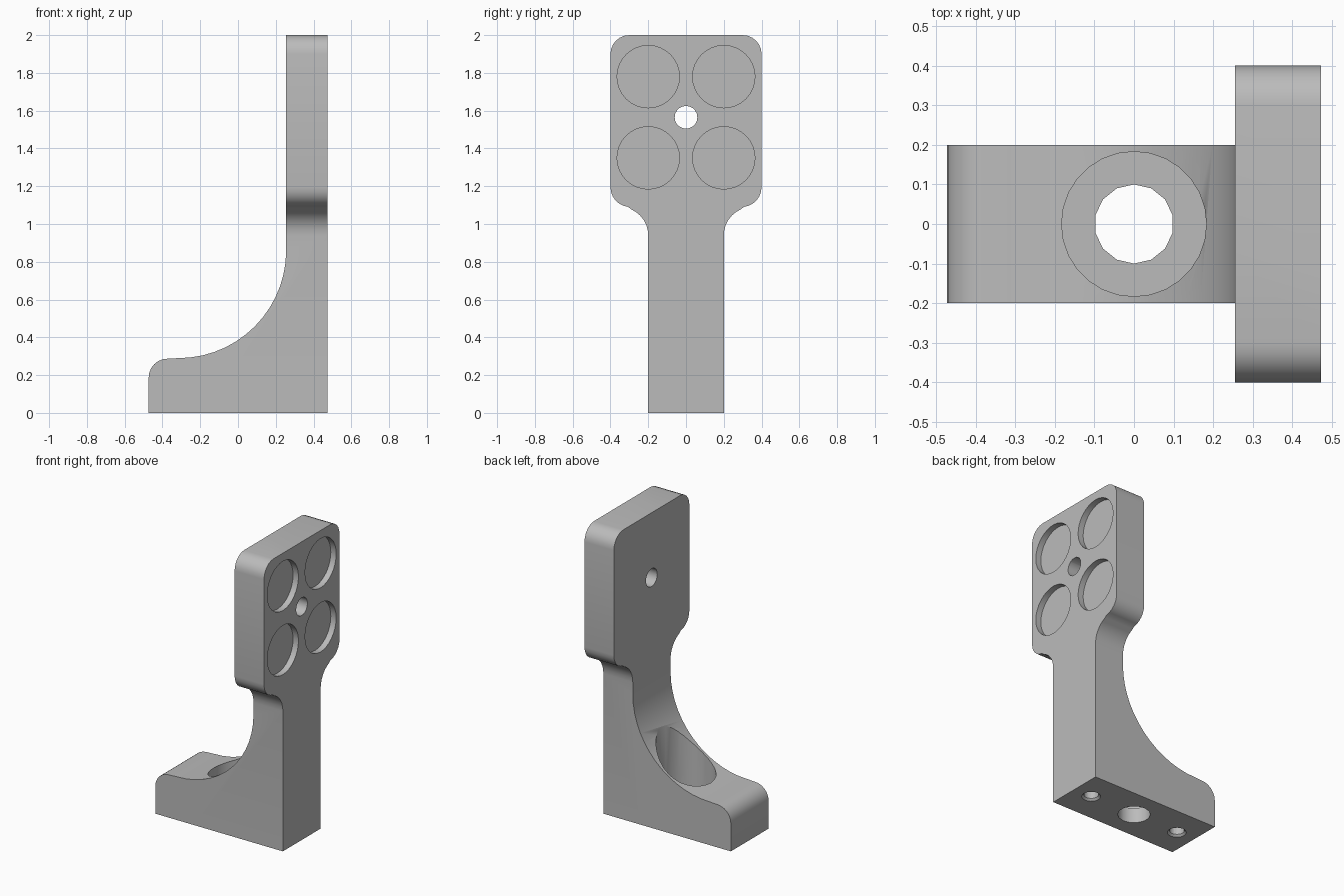
import bpy, bmesh
from math import sin, cos, pi, radians
from mathutils import Matrix, Vector

cube = bpy.data.objects.get("Cube")
if cube:
    bpy.data.objects.remove(cube, do_unlink=True)

grey = bpy.data.materials.new("machined grey")
grey.use_nodes = True
grey.diffuse_color = (0.5, 0.5, 0.5, 1)
grey.node_tree.nodes["Principled BSDF"].inputs["Base Color"].default_value = (0.5, 0.5, 0.5, 1)


def arc(cx, cy, r, start, end, steps):
    """Points on a circular arc, angles in degrees."""
    angles = [radians(start + (end - start) * i / steps) for i in range(steps + 1)]
    return [(cx + r * cos(a), cy + r * sin(a)) for a in angles]


def finish(name, bm):
    bmesh.ops.recalc_face_normals(bm, faces=bm.faces)
    mesh = bpy.data.meshes.new(name)
    bm.to_mesh(mesh)
    bm.free()
    mesh.materials.append(grey)
    obj = bpy.data.objects.new(name, mesh)
    bpy.context.collection.objects.link(obj)
    return obj


def prism(name, points, offset):
    """Extrude a closed 3D outline along an offset vector."""
    bm = bmesh.new()
    face = bm.faces.new([bm.verts.new(p) for p in points])
    made = bmesh.ops.extrude_face_region(bm, geom=[face])["geom"]
    verts = [v for v in made if isinstance(v, bmesh.types.BMVert)]
    bmesh.ops.translate(bm, verts=verts, vec=Vector(offset))
    return finish(name, bm)


def drill(name, start, axis, length, r1, r2, sides, turn=0.0):
    """Cone or cylinder running from start along 'X' or 'Z'."""
    bm = bmesh.new()
    place = Matrix.Translation(start)
    if axis == "X":
        place = place @ Matrix.Rotation(pi / 2, 4, "Y")
    place = place @ Matrix.Rotation(turn, 4, "Z") @ Matrix.Translation((0, 0, length / 2))
    bmesh.ops.create_cone(bm, cap_ends=True, segments=sides, radius1=r1,
                          radius2=r2, depth=length, matrix=place)
    return finish(name, bm)


def combine(target, tool, operation):
    """Apply a boolean, then discard the tool."""
    mod = target.modifiers.new("cut", "BOOLEAN")
    mod.operation = operation
    mod.solver = "EXACT"
    mod.object = tool
    bpy.context.view_layer.objects.active = target
    bpy.ops.object.modifier_apply(modifier=mod.name)
    bpy.data.objects.remove(tool, do_unlink=True)


# Side profile: foot with rounded toe, sweeping up into the upright
side = [(0.473, 0), (0.473, 2), (0.255, 2)]
side += arc(-0.315, 0.86, 0.57, 0, -90, 14)
side += arc(-0.373, 0.187, 0.1, 90, 180, 6)
side.append((-0.473, 0))
bracket = prism("bracket", [(x, -0.5, z) for x, z in side], (0, 1, 0))

# Face outline: narrow stem flaring to a rounded head
half = [(0.2, 0)]
half += arc(0.35, 0.94, 0.15, 180, 113, 6)
half += arc(0.295, 1.195, 0.105, -84, 0, 6)
half += arc(0.3, 1.9, 0.1, 0, 90, 6)
outline = half + [(-y, z) for y, z in reversed(half)]
combine(bracket, prism("outline", [(-1, y, z) for y, z in outline], (2, 0, 0)), "INTERSECT")

# Four shallow round pockets in the head, and a hole between them
for y in (-0.2, 0.2):
    for z in (1.35, 1.78):
        combine(bracket, drill("pocket", (0.433, y, z), "X", 0.2, 0.165, 0.165, 32), "DIFFERENCE")
combine(bracket, drill("head_hole", (0, 0, 1.565), "X", 1, 0.06, 0.06, 20), "DIFFERENCE")

# Counterbored bolt hole through the foot
combine(bracket, drill("counterbore", (0, 0, 0.1), "Z", 0.8, 0.183, 0.183, 28), "DIFFERENCE")
combine(bracket, drill("bolt_hole", (0, 0, -0.1), "Z", 0.4, 0.1, 0.1, 14), "DIFFERENCE")

# Blind dowel holes with chamfered mouths underneath
for x in (-0.34, 0.34):
    combine(bracket, drill("dowel_hole", (x, 0, -0.1), "Z", 0.3, 0.045, 0.045, 20), "DIFFERENCE")
    combine(bracket, drill("chamfer", (x, 0, -0.02), "Z", 0.04, 0.078, 0.038, 20), "DIFFERENCE")

# Smooth the curves, keep machined edges sharp
bpy.ops.object.select_all(action="DESELECT")
bracket.select_set(True)
bpy.context.view_layer.objects.active = bracket
bpy.ops.object.shade_smooth_by_angle(angle=radians(30))
